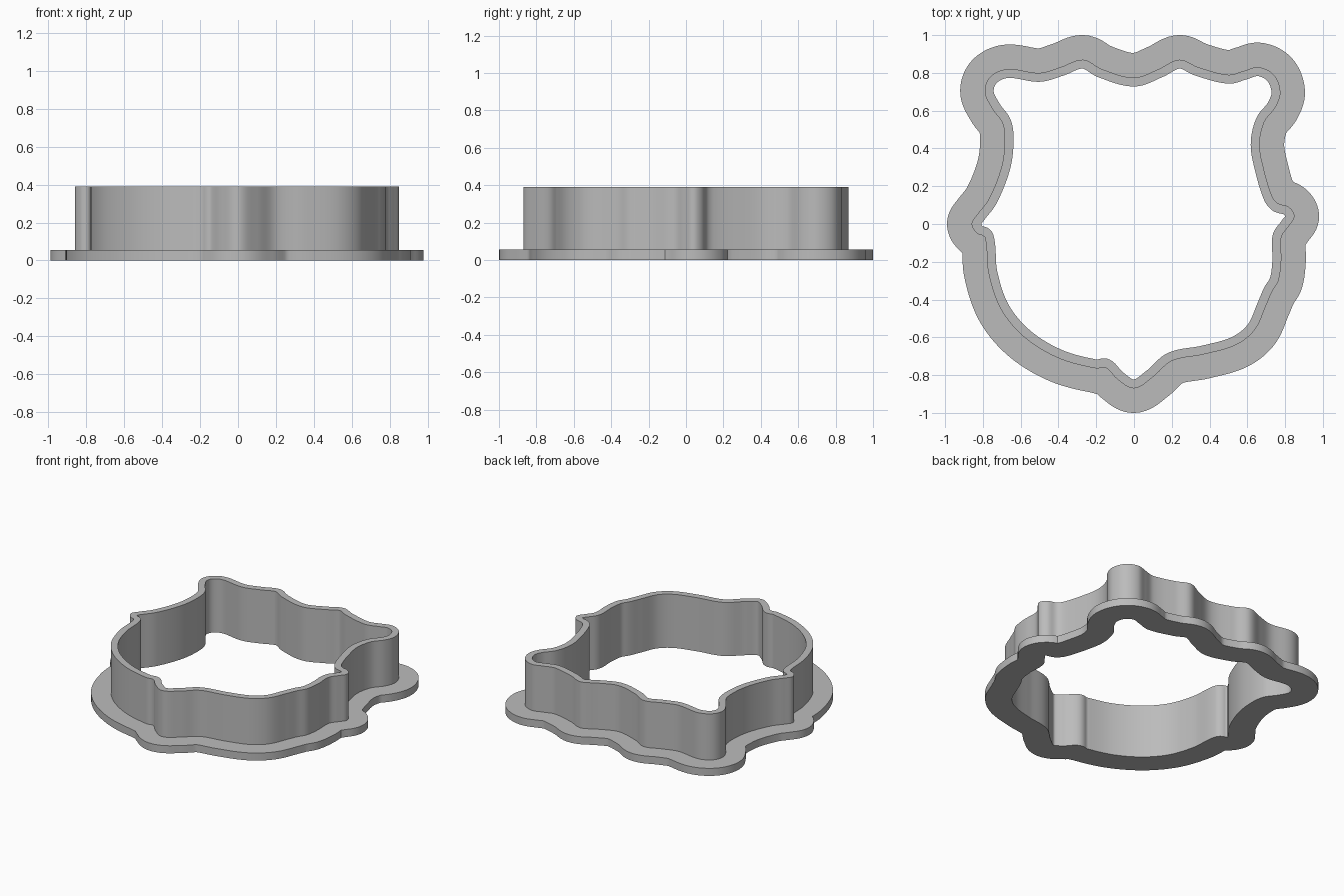
import bpy
import bmesh
from mathutils import Vector, geometry, kdtree

if "Cube" in bpy.data.objects:
    bpy.data.objects.remove(bpy.data.objects["Cube"], do_unlink=True)

FLANGE_WIDTH = 0.13
WALL_THICKNESS = 0.047
FLANGE_TOP = 0.055
WALL_TOP = 0.39

# Outside line of the upright wall, clockwise from the upper left lobe, in hundredths
OUTLINE = [
    (-79, 70), (-76, 78), (-67, 82), (-50, 80), (-39, 83), (-27, 87), (-17, 82), (0, 77.5),
    (13, 82), (24, 87), (34, 83), (50, 79), (58, 81), (66, 83), (74, 79),
    (77.5, 70), (75, 62), (69, 54), (66.5, 42), (69, 28), (73, 15), (76, 11),
    (82, 9), (85, 4), (82, -1), (78, -7), (78, -19), (76.5, -30), (73, -36),
    (70, -43), (64, -56), (54, -64), (37, -69), (20, -72.5), (10, -81),
    (0, -87), (-9, -82), (-15, -76), (-20, -76.5), (-40, -71), (-58, -60),
    (-70.5, -45), (-77, -26), (-79, -7), (-83, -5), (-86, 0), (-83, 5),
    (-77, 13), (-70.5, 29), (-68.5, 42), (-69.5, 53), (-75, 61),
]


def smooth_loop(points, steps=12):
    """Closed smooth curve through the points."""
    pts = [Vector((x, y, 0)) / 100 for x, y in points]
    n = len(pts)
    tangents = [(pts[(i + 1) % n] - pts[i - 1]).normalized() for i in range(n)]
    loop = []
    for i in range(n):
        j = (i + 1) % n
        reach = (pts[j] - pts[i]).length / 3
        curve = geometry.interpolate_bezier(
            pts[i], pts[i] + tangents[i] * reach,
            pts[j] - tangents[j] * reach, pts[j], steps + 1)
        loop += curve[:-1]
    return loop


def offset_loop(loop, distance):
    """Parallel curve, positive outward, without the folded parts at tight corners."""
    tree = kdtree.KDTree(len(loop))
    for i, p in enumerate(loop):
        tree.insert(p, i)
    tree.balance()
    result = []
    for i, p in enumerate(loop):
        t = (loop[(i + 1) % len(loop)] - loop[i - 1]).normalized()
        q = p + Vector((-t.y, t.x, 0)) * distance
        if tree.find(q)[2] > abs(distance) - 0.001:
            result.append(q)
    return result


def thin_out(loop, gap=0.012):
    """Drop points that crowd together."""
    kept = [loop[0]]
    for p in loop[1:]:
        if (p - kept[-1]).length > gap and (p - loop[0]).length > gap / 2:
            kept.append(p)
    return kept


def add_ring(bm, loop, z):
    verts = [bm.verts.new((p.x, p.y, z)) for p in loop]
    return verts, [bm.edges.new((v, verts[(i + 1) % len(verts)]))
                   for i, v in enumerate(verts)]


def add_side(bm, low, high):
    """Upright band between two matching rings."""
    a, b = low[0], high[0]
    for i in range(len(a)):
        j = (i + 1) % len(a)
        bm.faces.new((a[i], a[j], b[j], b[i]))


def add_flat(bm, ring_a, ring_b):
    """Level face between an outer and an inner ring."""
    bmesh.ops.triangle_fill(bm, edges=ring_a[1] + ring_b[1],
                            use_beauty=True, normal=(0, 0, 1))


base = smooth_loop(OUTLINE)
outer = thin_out(offset_loop(base, FLANGE_WIDTH))
inner = thin_out(offset_loop(base, -WALL_THICKNESS), 0.008)
middle = thin_out(base)

# Flange and wall as one closed solid
bm = bmesh.new()
flange_low = add_ring(bm, outer, 0)
flange_high = add_ring(bm, outer, FLANGE_TOP)
wall_foot = add_ring(bm, middle, FLANGE_TOP)
wall_rim = add_ring(bm, middle, WALL_TOP)
hole_rim = add_ring(bm, inner, WALL_TOP)
hole_low = add_ring(bm, inner, 0)
for low, high in ((flange_low, flange_high), (wall_foot, wall_rim), (hole_low, hole_rim)):
    add_side(bm, low, high)
for a, b in ((flange_high, wall_foot), (wall_rim, hole_rim), (flange_low, hole_low)):
    add_flat(bm, a, b)
bmesh.ops.recalc_face_normals(bm, faces=bm.faces)

mesh = bpy.data.meshes.new("cutter_wall_and_flange")
bm.to_mesh(mesh)
bm.free()
cutter = bpy.data.objects.new("cutter_wall_and_flange", mesh)
bpy.context.collection.objects.link(cutter)

# Plain grey plastic
grey = bpy.data.materials.new("grey_plastic")
grey.use_nodes = True
colour = (0.5, 0.5, 0.5, 1)
grey.diffuse_color = colour
grey.node_tree.nodes["Principled BSDF"].inputs["Base Color"].default_value = colour
mesh.materials.append(grey)

bpy.ops.object.select_all(action="DESELECT")
cutter.select_set(True)
bpy.context.view_layer.objects.active = cutter
bpy.ops.object.shade_smooth_by_angle(angle=0.6)
